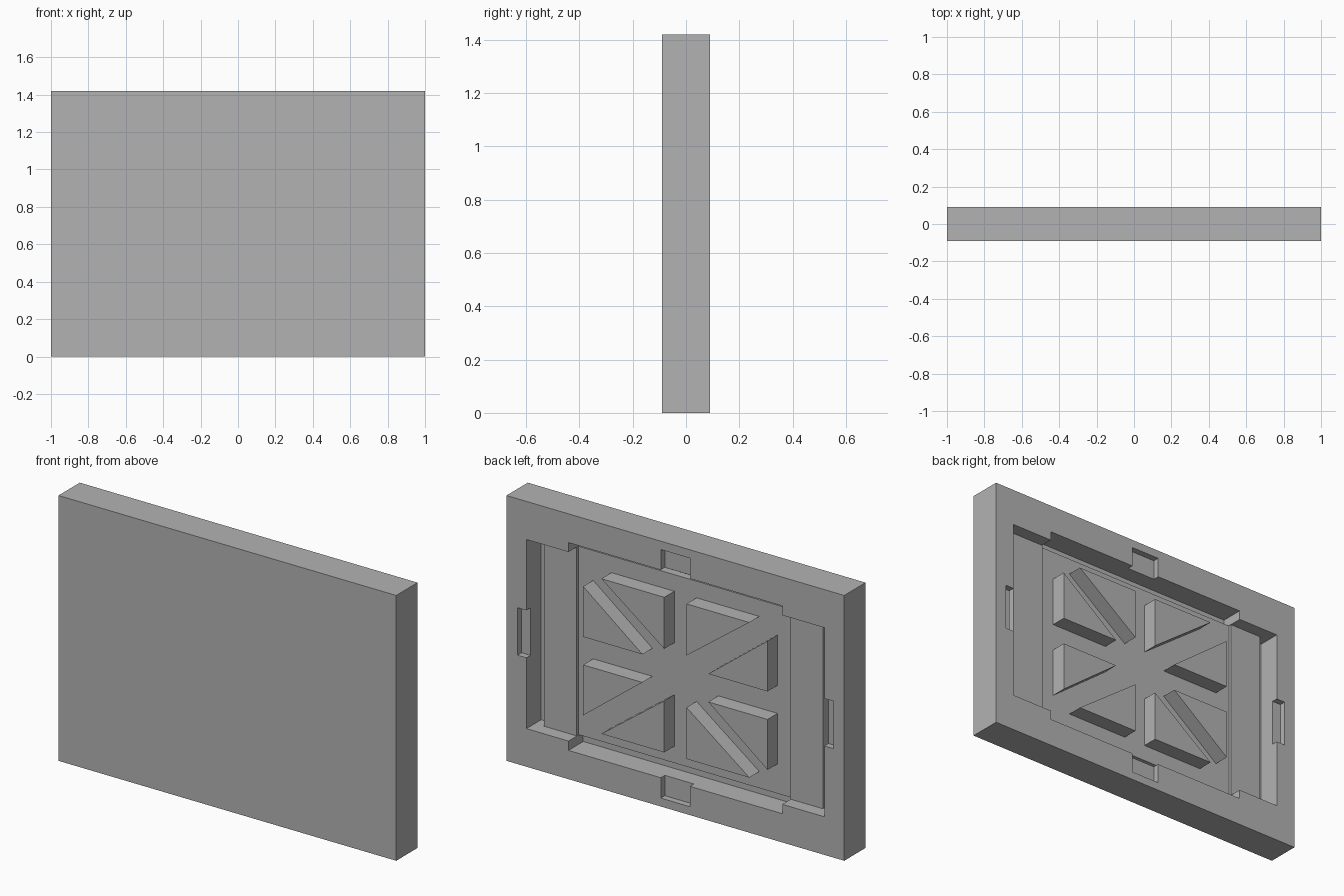
import bpy, bmesh

cube = bpy.data.objects.get("Cube")
if cube:
    bpy.data.objects.remove(cube, do_unlink=True)

BACK = 0.09        # rear plane of the frame
MID = 0.71         # half height
FLOOR = -0.035     # bottom of the rear recess
PLATE = 0.005      # surface of the inner plate

grey = bpy.data.materials.new("plain_grey")
grey.use_nodes = True
grey.diffuse_color = (0.45, 0.45, 0.45, 1)
grey.node_tree.nodes["Principled BSDF"].inputs["Base Color"].default_value = (0.45, 0.45, 0.45, 1)


def prism(name, outlines, y0, y1):
    """Extrude x-z outlines (z measured from the middle) from y0 to y1."""
    bm = bmesh.new()
    for outline in outlines:
        face = bm.faces.new([bm.verts.new((x, y0, z + MID)) for x, z in outline])
        new = bmesh.ops.extrude_face_region(bm, geom=[face])["geom"]
        moved = [v for v in new if isinstance(v, bmesh.types.BMVert)]
        bmesh.ops.translate(bm, verts=moved, vec=(0, y1 - y0, 0))
    bmesh.ops.recalc_face_normals(bm, faces=bm.faces)
    mesh = bpy.data.meshes.new(name)
    bm.to_mesh(mesh)
    bm.free()
    mesh.materials.append(grey)
    obj = bpy.data.objects.new(name, mesh)
    bpy.context.collection.objects.link(obj)
    return obj


def rect(w, h, cx=0):
    """Rectangle outline from half width, half height and centre x."""
    return [(cx - w, -h), (cx + w, -h), (cx + w, h), (cx - w, h)]


def cut(body, outline, depth_y):
    """Carve an outline into the rear of the body."""
    cutter = prism("cutter", [outline], depth_y, BACK + 0.1)
    cutter.hide_render = True
    mod = body.modifiers.new("cut", "BOOLEAN")
    mod.operation = "DIFFERENCE"
    mod.solver = "EXACT"
    mod.object = cutter
    bpy.context.view_layer.objects.active = body
    bpy.ops.object.modifier_apply(modifier=mod.name)
    bpy.data.objects.remove(cutter, do_unlink=True)


# Slab with a cross-shaped rear recess and four shallow latch notches
frame = prism("frame", [rect(1, MID)], -BACK, BACK)
cross = [(0.882, 0.506), (0.633, 0.506), (0.633, 0.556)]
corner = cross + [(-x, z) for x, z in reversed(cross)]
cut(frame, corner + [(-x, -z) for x, z in corner], FLOOR)
cut(frame, rect(0.086, 0.665), BACK - 0.034)
cut(frame, rect(0.935, 0.127), BACK - 0.034)

# Inner plate with slightly raised side strips
prism("inner_plate", [rect(0.633, 0.504)], FLOOR - 0.005, PLATE)
for side, sx in (("left", 1), ("right", -1)):
    prism(side + "_side_strip", [rect(0.0965, 0.504, sx * 0.7295)], FLOOR - 0.005, PLATE + 0.017)

# Triangular raised blocks, mirrored into four quarters
tall = [(0.066, 0.415), (0.438, 0.415), (0.066, 0.139)]
wide = [(0.546, 0.345), (0.546, 0.075), (0.195, 0.075)]
blocks = [[(sx * x, sz * z) for x, z in tri]
          for tri in (tall, wide) for sx in (1, -1) for sz in (1, -1)]
prism("triangle_blocks", blocks, PLATE - 0.005, BACK)
